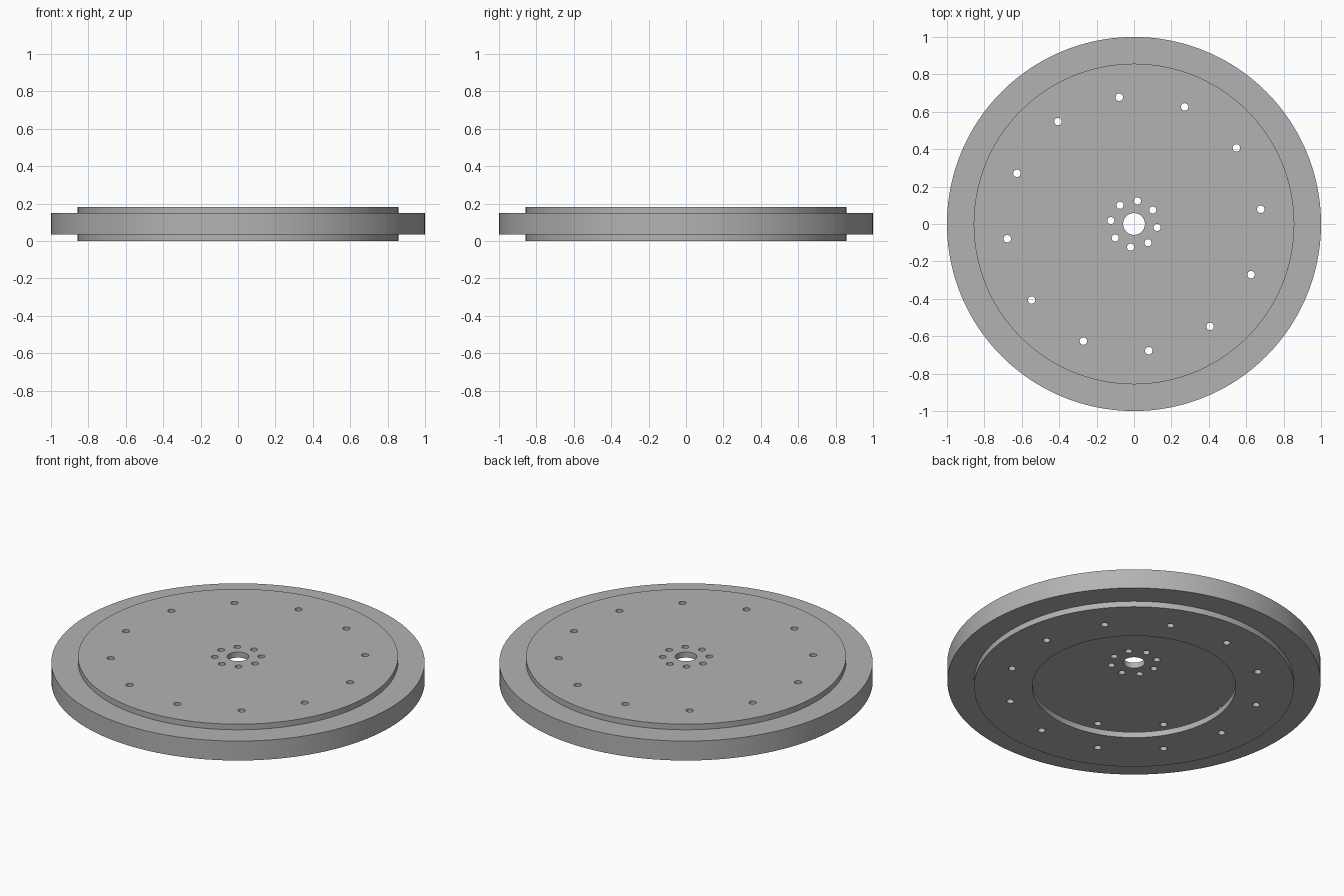
import bpy, bmesh, math
from mathutils import Matrix

cube = bpy.data.objects.get("Cube")
if cube:
    bpy.data.objects.remove(cube)

grey = bpy.data.materials.new("machined grey")
grey.use_nodes = True
colour = (0.45, 0.45, 0.45, 1)
grey.diffuse_color = colour
grey.node_tree.nodes["Principled BSDF"].inputs["Base Color"].default_value = colour

# Shared dimensions
LOWER, UPPER, TOP = 0.034, 0.149, 0.182
PLATE_R, RIM_R = 0.857, 1.0
SEGMENTS = 160


def add_object(name, bm):
    bmesh.ops.recalc_face_normals(bm, faces=bm.faces)
    mesh = bpy.data.meshes.new(name)
    bm.to_mesh(mesh)
    bm.free()
    obj = bpy.data.objects.new(name, mesh)
    bpy.context.collection.objects.link(obj)
    mesh.materials.append(grey)
    return obj


def annulus(name, inner, outer, bottom, top):
    """Spin a rectangular section into a flat ring."""
    bm = bmesh.new()
    section = [(inner, bottom), (outer, bottom), (outer, top), (inner, top)]
    verts = [bm.verts.new((r, 0, z)) for r, z in section]
    edges = [bm.edges.new((verts[i], verts[(i + 1) % 4])) for i in range(4)]
    bmesh.ops.spin(bm, geom=verts + edges, cent=(0, 0, 0), axis=(0, 0, 1),
                   angle=math.tau, steps=SEGMENTS, use_duplicate=False)
    bmesh.ops.remove_doubles(bm, verts=bm.verts, dist=0.0001)
    return add_object(name, bm)


def drill(obj, circles):
    """Cut circles of holes, each given as (count, radius, hole radius, phase)."""
    bm = bmesh.new()
    for count, radius, hole, phase in circles:
        for i in range(count):
            a = math.radians(phase) + math.tau * i / count
            place = Matrix.Translation((radius * math.cos(a), radius * math.sin(a), TOP / 2))
            bmesh.ops.create_cone(bm, cap_ends=True, segments=24, radius1=hole,
                                  radius2=hole, depth=1, matrix=place)
    cutter = add_object("hole_cutter", bm)
    cutter.hide_render = True
    mod = obj.modifiers.new("holes", 'BOOLEAN')
    mod.operation, mod.solver, mod.object = 'DIFFERENCE', 'EXACT', cutter
    bpy.context.view_layer.objects.active = obj
    bpy.ops.object.modifier_apply(modifier=mod.name)
    bpy.data.objects.remove(cutter)


outer_bolts = (12, 0.682, 0.02, 6.6)
hub_bolts = (8, 0.125, 0.019, -8.4)

# Outer rim clamped between two plates, with a hollow inside
rim = annulus("outer_rim", 0.78, RIM_R, LOWER, UPPER)

# Upper plate with bore, hub bolt circle and outer bolt circle
upper = annulus("upper_plate", 0.058, PLATE_R, UPPER, TOP)
drill(upper, [outer_bolts, hub_bolts])

# Lower plate with a wide central opening
lower = annulus("lower_plate", 0.545, PLATE_R, 0, LOWER)
drill(lower, [outer_bolts])

bpy.ops.object.select_all(action='DESELECT')
for part in (rim, upper, lower):
    part.select_set(True)
bpy.context.view_layer.objects.active = rim
bpy.ops.object.shade_smooth_by_angle(angle=math.radians(30))
